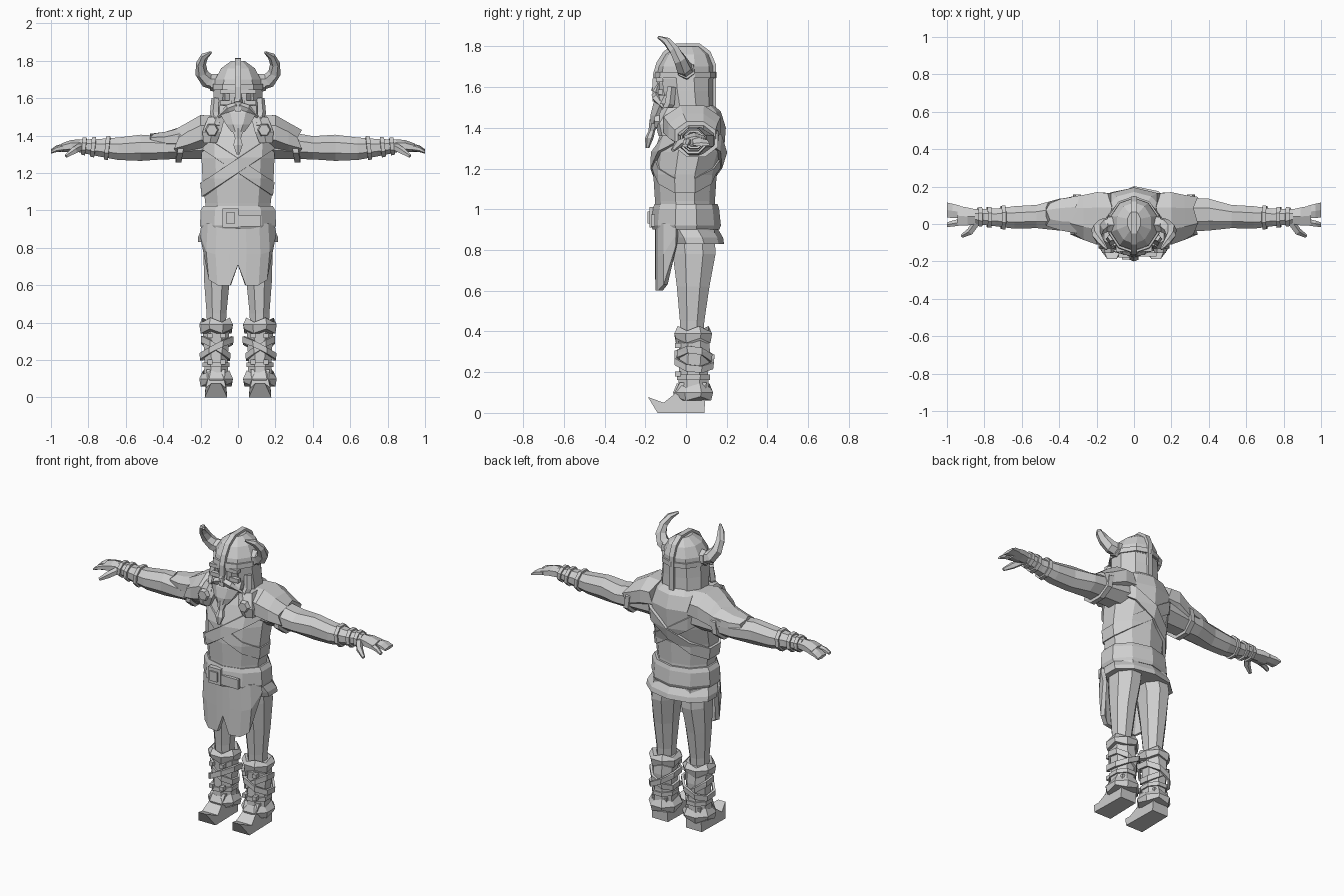
import bpy, bmesh, math
from mathutils import Vector

grey = bpy.data.materials.new("light_grey")
grey.diffuse_color = (0.62, 0.62, 0.62, 1)


def finish(name, bm, mirror=False, thick=0):
    """Turn a bmesh into an object, optionally thickened and mirrored in x."""
    bmesh.ops.recalc_face_normals(bm, faces=bm.faces[:])
    me = bpy.data.meshes.new(name)
    bm.to_mesh(me)
    bm.free()
    me.materials.append(grey)
    ob = bpy.data.objects.new(name, me)
    bpy.context.collection.objects.link(ob)
    if thick:
        m = ob.modifiers.new("thickness", 'SOLIDIFY')
        m.thickness, m.offset = thick, -1
    if mirror:
        ob.modifiers.new("mirror", 'MIRROR')
    return ob


def loft(name, rings, n=8, axis='z', mirror=False, zig=0, keep=None, thick=0):
    """Rings are (position along axis, centre a, centre b, radius a, radius b)."""
    bm = bmesh.new()
    loops, k = [], 1 / math.cos(math.pi / n)
    for j, (t, a, b, ra, rb) in enumerate(rings):
        loop = []
        for i in range(n):
            an = (i + 0.5) * 2 * math.pi / n
            p, q = a + ra * k * math.cos(an), b + rb * k * math.sin(an)
            s = t + (zig * (-1) ** i if j in (0, len(rings) - 1) else 0)
            loop.append(bm.verts.new((p, q, s) if axis == 'z' else (s, p, q)))
        loops.append(loop)
    for l0, l1 in zip(loops, loops[1:]):
        for i in range(n):
            bm.faces.new((l0[i], l0[(i + 1) % n], l1[(i + 1) % n], l1[i]))
    if keep:
        bad = [f for f in bm.faces if not keep(f.calc_center_median())]
        bmesh.ops.delete(bm, geom=bad, context='FACES')
    else:
        bm.faces.new(loops[0])
        bm.faces.new(loops[-1])
    return finish(name, bm, mirror, thick)


def tube(name, pts, n=6, mirror=False):
    """Sweep a round section along points (x, y, z, radius)."""
    bm = bmesh.new()
    loops = []
    for i, p in enumerate(pts):
        d = Vector(pts[min(i + 1, len(pts) - 1)][:3]) - Vector(pts[max(i - 1, 0)][:3])
        u = d.cross(Vector((0, 1, 0.1))).normalized()
        v = d.cross(u).normalized()
        loops.append([bm.verts.new(Vector(p[:3]) + p[3] * (u * math.cos(a) + v * math.sin(a)))
                      for a in (2 * math.pi * k / n for k in range(n))])
    for l0, l1 in zip(loops, loops[1:]):
        for i in range(n):
            bm.faces.new((l0[i], l0[(i + 1) % n], l1[(i + 1) % n], l1[i]))
    bm.faces.new(loops[0])
    bm.faces.new(loops[-1])
    return finish(name, bm, mirror)


def box(name, c, size, mirror=False):
    bm = bmesh.new()
    bmesh.ops.create_cube(bm, size=1)
    for v in bm.verts:
        v.co = Vector([c[i] + v.co[i] * size[i] for i in range(3)])
    return finish(name, bm, mirror)


def strap(name, src, co, no, width, mirror=False, lift=0.014):
    """Band cut from the inflated surface of another part by two planes."""
    bm = bmesh.new()
    bm.from_mesh(src.data)
    bm.normal_update()
    for v in bm.verts:
        v.co += v.normal * lift
    bmesh.ops.delete(bm, geom=[f for f in bm.faces if len(f.verts) > 4], context='FACES')
    no = Vector(no).normalized()
    for s in (1, -1):
        bmesh.ops.bisect_plane(bm, geom=bm.verts[:] + bm.edges[:] + bm.faces[:],
                               plane_co=Vector(co) + no * s * width / 2, plane_no=no * s,
                               clear_outer=True)
    return finish(name, bm, mirror, lift + 0.004)


# Torso with crossed chest straps
torso = loft("torso", [(0.9, 0, 0, 0.175, 0.14), (1.04, 0, -0.005, 0.175, 0.14),
                       (1.17, 0, -0.005, 0.19, 0.148), (1.28, 0, 0.015, 0.195, 0.163),
                       (1.4, 0, 0.04, 0.2, 0.148), (1.48, 0, 0.045, 0.15, 0.12),
                       (1.53, 0, 0.03, 0.09, 0.08)], 10)
for s, nm in ((1, "left"), (-1, "right")):
    strap(nm + "_chest_strap", torso, (0, 0, 1.24), (-0.55 * s, 0, 0.84), 0.065,
          lift=0.012 + 0.004 * s)

# Belt, buckle, skirt and split front cloth
belt = loft("belt", [(0.9, 0, 0, 0.195, 0.155), (0.92, 0, 0, 0.203, 0.163),
                     (1.0, 0, 0, 0.2, 0.155), (1.025, 0, 0, 0.185, 0.148)], 10)
box("buckle", (-0.04, -0.165, 0.96), (0.085, 0.03, 0.1))
box("buckle_plate", (-0.04, -0.175, 0.96), (0.05, 0.03, 0.06))
box("belt_end", (0.06, -0.163, 0.945), (0.12, 0.02, 0.06))
loft("skirt", [(0.83, 0, 0.045, 0.215, 0.135), (0.86, 0, 0.035, 0.213, 0.14),
               (0.92, 0, 0.0, 0.185, 0.14)], 10)
bm = bmesh.new()
cols = [(0, -0.152, 0.71), (0.045, -0.15, 0.6), (0.12, -0.138, 0.6), (0.17, -0.11, 0.63),
        (0.205, -0.05, 0.82)]
grid = [[bm.verts.new((x * w, y, zb + (0.93 - zb) * t))
         for t, w in ((0, 0.92), (0.5, 1), (1, 0.95))] for x, y, zb in cols]
for a, b in zip(grid, grid[1:]):
    for j in range(2):
        bm.faces.new((a[j], b[j], b[j + 1], a[j + 1]))
finish("front_cloth", bm, True, 0.025)

# Legs, boots, cuffs, laces and studs
loft("leg", [(0.36, 0.115, 0.03, 0.05, 0.055), (0.45, 0.115, 0.03, 0.053, 0.06),
             (0.62, 0.113, 0.035, 0.068, 0.08), (0.78, 0.105, 0.04, 0.08, 0.105),
             (0.9, 0.09, 0.03, 0.085, 0.11)], 8, mirror=True)
boot = loft("boot", [(0.1, 0.117, 0.035, 0.065, 0.075), (0.2, 0.117, 0.037, 0.062, 0.072),
                     (0.3, 0.117, 0.043, 0.068, 0.075), (0.4, 0.117, 0.035, 0.073, 0.075)],
            8, mirror=True)
loft("boot_cuff", [(0.355, 0.117, 0.035, 0.083, 0.085), (0.39, 0.117, 0.035, 0.09, 0.093),
                   (0.415, 0.117, 0.035, 0.073, 0.075)], 8, mirror=True, zig=0.012)
loft("ankle_cuff", [(0.07, 0.117, 0.035, 0.083, 0.088), (0.1, 0.117, 0.035, 0.09, 0.098),
                    (0.135, 0.117, 0.035, 0.07, 0.08)], 8, mirror=True, zig=0.01)
for i, s in enumerate((1, -1)):
    strap("boot_lace_%d" % i, boot, (0.117, 0, 0.265), (0.5 * s, 0.1, 0.86), 0.03, True,
          0.011 + 0.003 * i)
strap("boot_band", boot, (0.117, 0, 0.175), (0, 0, 1), 0.025, True, 0.01)
for i, (x, z) in enumerate(((0.08, 0.33), (0.15, 0.33), (0.08, 0.19), (0.15, 0.19))):
    box("boot_stud_%d" % i, (x, -0.04, z), (0.025, 0.03, 0.025), True)

# Shoes with an upturned toe
bm = bmesh.new()
side = [(0.09, 0, 0.055), (-0.14, 0, 0.06), (-0.187, 0.078, 0.025), (-0.11, 0.05, 0.055),
        (-0.06, 0.09, 0.045), (-0.03, 0.15, 0.05), (0.1, 0.15, 0.05)]
rows = [[bm.verts.new((0.118 + s * w, y, z)) for y, z, w in side] for s in (-1, 1)]
for i in range(7):
    j = (i + 1) % 7
    bm.faces.new((rows[0][i], rows[0][j], rows[1][j], rows[1][i]))
for r in rows:
    bm.faces.new(r)
finish("shoe", bm, True)

# Arms, hands and shoulder armour
arm = loft("arm", [(0.14, 0.05, 1.36, 0.1, 0.085), (0.3, 0.05, 1.345, 0.09, 0.07),
                   (0.4, 0.05, 1.335, 0.085, 0.062), (0.52, 0.04, 1.335, 0.062, 0.07),
                   (0.64, 0.035, 1.33, 0.06, 0.06), (0.74, 0.035, 1.335, 0.047, 0.047),
                   (0.85, 0.04, 1.345, 0.04, 0.034)], 8, 'x', True)
for i, x in enumerate((0.7, 0.775, 0.825)):
    strap("wrist_band_%d" % i, arm, (x, 0, 1.34), (1, 0, 0.1), 0.022, True, 0.012)
loft("palm", [(0.83, 0.04, 1.345, 0.035, 0.03), (0.89, 0.04, 1.345, 0.048, 0.028),
              (0.945, 0.045, 1.335, 0.053, 0.02)], 6, 'x', True)
loft("fingers", [(0.93, 0.065, 1.336, 0.033, 0.018), (0.97, 0.07, 1.33, 0.038, 0.016),
                 (1.0, 0.075, 1.318, 0.04, 0.008)], 6, 'x', True)
loft("fore_finger", [(0.93, 0.01, 1.336, 0.018, 0.016), (0.97, 0.002, 1.328, 0.016, 0.014),
                     (1.0, -0.004, 1.312, 0.012, 0.007)], 6, 'x', True)
tube("thumb", [(0.84, 0.01, 1.34, 0.022), (0.875, -0.04, 1.32, 0.02),
               (0.92, -0.065, 1.29, 0.01)], 5, True)
loft("pauldron", [(0.13, 0.035, 1.42, 0.13, 0.085), (0.2, 0.03, 1.415, 0.14, 0.095),
                  (0.27, 0.035, 1.385, 0.12, 0.085), (0.33, 0.045, 1.36, 0.1, 0.07)],
     8, 'x', True, zig=0.012)
strap("arm_ring", arm, (0.305, 0, 1.34), (1, 0, 0.15), 0.03, True, 0.02)
loft("shoulder_plate", [(-0.46, 0.05, 1.375, 0.06, 0.035), (-0.39, 0.05, 1.375, 0.085, 0.045),
                        (-0.3, 0.05, 1.385, 0.1, 0.06)], 8, 'x', zig=0.01)

# Collar flaps and cloak clasps
loft("collar_flap", [(1.36, 0.15, -0.1, 0.035, 0.03), (1.42, 0.14, -0.11, 0.05, 0.035),
                     (1.5, 0.115, -0.06, 0.045, 0.05)], 6, mirror=True)
tube("clasp", [(0.14, -0.13, 1.43, 0.038), (0.14, -0.155, 1.43, 0.03)], 6, True)

# Head, face and beard
loft("head", [(1.45, 0, 0, 0.08, 0.09), (1.53, 0, -0.01, 0.1, 0.115),
              (1.62, 0, -0.01, 0.112, 0.122), (1.7, 0, 0, 0.11, 0.115)], 8)
box("brow", (0.055, -0.13, 1.635), (0.085, 0.035, 0.022), True)
box("cheek", (0.065, -0.125, 1.575), (0.06, 0.025, 0.025), True)
tube("nose", [(0, -0.13, 1.63, 0.016), (0, -0.15, 1.575, 0.026)], 5)
tube("moustache", [(0.005, -0.15, 1.56, 0.02), (0.05, -0.145, 1.545, 0.022),
                   (0.105, -0.11, 1.5, 0.008)], 5, True)
loft("beard", [(1.42, 0, -0.15, 0.035, 0.025), (1.46, 0, -0.13, 0.065, 0.045),
               (1.52, 0, -0.1, 0.098, 0.06), (1.56, 0, -0.08, 0.1, 0.06)], 8)
loft("beard_braid", [(1.3, 0, -0.19, 0.008, 0.008), (1.35, 0, -0.18, 0.025, 0.018),
                     (1.385, 0, -0.168, 0.016, 0.014), (1.44, 0, -0.15, 0.032, 0.025)], 6)
tube("side_braid", [(0.12, -0.07, 1.6, 0.022), (0.125, -0.08, 1.52, 0.025),
                    (0.11, -0.12, 1.45, 0.015)], 5, True)

# Helmet: dome, rim, neck guard, crest with nose guard, horns
loft("helmet_dome", [(1.64, 0, -0.005, 0.128, 0.138), (1.7, 0, 0, 0.122, 0.132),
                     (1.76, 0, 0.005, 0.09, 0.105), (1.8, 0, 0.01, 0.035, 0.055)], 10)
loft("helmet_rim", [(1.645, 0, -0.005, 0.135, 0.147), (1.675, 0, -0.003, 0.134, 0.145)], 10)
loft("neck_guard", [(1.5, 0, 0.01, 0.138, 0.122), (1.58, 0, 0, 0.134, 0.13),
                    (1.66, 0, -0.005, 0.128, 0.136)], 10,
     keep=lambda c: c.y > -0.09, thick=0.02)
bm = bmesh.new()
crest = [(-0.165, 1.53), (-0.163, 1.66), (-0.145, 1.72), (-0.11, 1.775), (-0.05, 1.813),
         (0.065, 1.815), (0.12, 1.775), (0.147, 1.71), (0.147, 1.5)]
strip = [[bm.verts.new((x, y, z)) for x in (-0.016, 0.016)] for y, z in crest]
for a, b in zip(strip, strip[1:]):
    bm.faces.new((a[0], a[1], b[1], b[0]))
finish("helmet_crest", bm, thick=0.025)
tube("horn_socket", [(0.1, 0, 1.68, 0.05), (0.145, 0, 1.685, 0.045)], 6, True)
tube("horn", [(0.12, 0, 1.685, 0.043), (0.165, -0.01, 1.695, 0.04),
              (0.195, -0.03, 1.735, 0.034), (0.198, -0.06, 1.785, 0.027),
              (0.178, -0.095, 1.825, 0.02), (0.145, -0.135, 1.845, 0.007)], 6, True)
